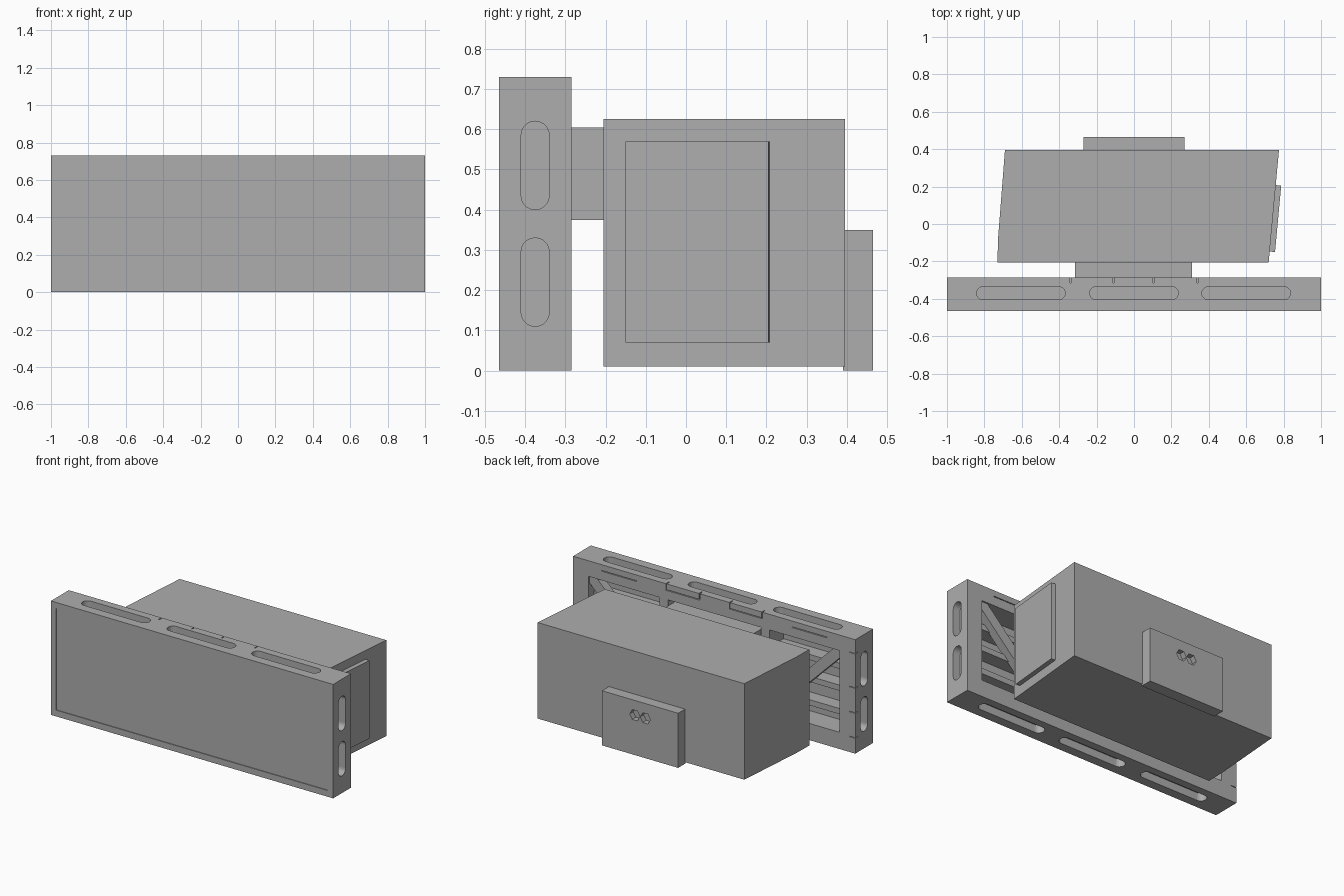
import bpy, bmesh, math
from mathutils import Vector

cube = bpy.data.objects.get("Cube")
if cube:
    bpy.data.objects.remove(cube, do_unlink=True)

grey = bpy.data.materials.new("neutral grey")
grey.use_nodes = True
grey.diffuse_color = (0.42, 0.42, 0.42, 1)
grey.node_tree.nodes["Principled BSDF"].inputs["Base Color"].default_value = grey.diffuse_color


def add_prism(bm, outline, axis, lo, hi):
    """Extrude a 2D outline (remaining axes in x, y, z order) along an axis."""
    def place(p, d):
        v = list(p)
        v.insert(axis, d)
        return Vector(v)
    a = [bm.verts.new(place(p, lo)) for p in outline]
    b = [bm.verts.new(place(p, hi)) for p in outline]
    n = len(a)
    faces = [bm.faces.new(a), bm.faces.new(b[::-1])]
    for i in range(n):
        faces.append(bm.faces.new((a[i], b[i], b[(i + 1) % n], a[(i + 1) % n])))
    bmesh.ops.recalc_face_normals(bm, faces=faces)


def rect(u0, u1, v0, v1):
    return [(u0, v0), (u1, v0), (u1, v1), (u0, v1)]


def add_box(bm, x, y, z):
    add_prism(bm, rect(*x, *y), 2, *z)


def slot(u0, u1, v0, v1, steps=10):
    """Round-ended outline, long in the first direction."""
    r, mid = (v1 - v0) / 2, (v0 + v1) / 2
    pts = []
    for centre, start in ((u1 - r, -math.pi / 2), (u0 + r, math.pi / 2)):
        for i in range(steps + 1):
            t = start + math.pi * i / steps
            pts.append((centre + r * math.cos(t), mid + r * math.sin(t)))
    return pts


def make(name, bm):
    mesh = bpy.data.meshes.new(name)
    bm.to_mesh(mesh)
    bm.free()
    mesh.materials.append(grey)
    ob = bpy.data.objects.new(name, mesh)
    bpy.context.collection.objects.link(ob)
    return ob


def cut(ob, bm):
    """Subtract the shapes in bm from the object."""
    cutter = make(ob.name + "_cutter", bm)
    cutter.hide_render = True
    mod = ob.modifiers.new("cut", "BOOLEAN")
    mod.operation, mod.solver, mod.object, mod.use_self = "DIFFERENCE", "EXACT", cutter, True
    bpy.context.view_layer.update()
    result = bpy.data.meshes.new_from_object(ob.evaluated_get(bpy.context.evaluated_depsgraph_get()))
    ob.modifiers.clear()
    ob.data = result
    bpy.data.objects.remove(cutter, do_unlink=True)


# Display frame: solid slab with recessed screen, open back and grip slots
back, height = -0.285, 0.73
bm = bmesh.new()
add_box(bm, (-1, 1), (-0.465, back), (0, height))
frame = make("display_frame", bm)

bm = bmesh.new()
add_box(bm, (-0.965, 0.96), (-0.5, -0.46), (0.04, 0.69))
add_box(bm, (-0.89, 0.89), (-0.43, -0.2), (0.107, 0.63))
for x in (-0.605, 0, 0.6):
    outline = slot(x - 0.237, x + 0.237, -0.405, -0.335)
    add_prism(bm, outline, 2, height - 0.05, height + 0.1)
    add_prism(bm, outline, 2, -0.1, 0.05)
for z in (0.11, 0.40):
    outline = [(v, u) for u, v in slot(z, z + 0.22, -0.41, -0.34)]
    add_prism(bm, outline, 0, 0.95, 1.1)
    add_prism(bm, outline, 0, -1.1, -0.95)
# Fine seams in the rear edge
for x in (-0.34, -0.11, 0.105, 0.34):
    add_box(bm, (x - 0.003, x + 0.003), (-0.315, -0.2), (0.69, 0.8))
for x0, x1 in ((-0.8, -0.55), (-0.34, -0.11), (0.105, 0.34), (0.55, 0.8)):
    add_box(bm, (x0, x1), (-0.315, -0.2), (0.688, 0.693))
for z in (0.10, 0.26, 0.42, 0.64):
    add_box(bm, (-1.1, -0.96), (-0.315, -0.2), (z - 0.002, z + 0.002))
cut(frame, bm)

# Bracing inside the open back
bm = bmesh.new()
for z in (0.21, 0.36, 0.50):
    add_box(bm, (-0.89, 0.89), (-0.43, -0.34), (z - 0.018, z + 0.018))
make("horizontal_ribs", bm)
for side, name in ((1, "left"), (-1, "right")):
    bm = bmesh.new()
    add_box(bm, sorted((side * 0.33, side * 0.39)), (-0.43, -0.29), (0.107, 0.63))
    make(name + "_post", bm)
    bm = bmesh.new()
    bar = [(0.89, 0.63), (0.84, 0.63), (0.36, 0.15), (0.36, 0.107), (0.41, 0.107), (0.89, 0.585)]
    add_prism(bm, [(side * x, z) for x, z in bar], 1, -0.35, -0.295)
    make(name + "_diagonal_brace", bm)

# Mount joining frame and housing
bm = bmesh.new()
add_box(bm, (-0.315, 0.31), (-0.34, -0.2), (0.375, 0.605))
make("mount_block", bm)

# Housing with slanted sides
bm = bmesh.new()
add_prism(bm, [(-0.73, -0.205), (0.72, -0.205), (0.775, 0.395), (-0.69, 0.395), (-0.727, -0.08)],
          2, 0.01, 0.625)
make("housing", bm)

# Cover plate lying against the slanted side
bm = bmesh.new()
add_prism(bm, [(0.725, -0.147), (0.754, -0.15), (0.787, 0.205), (0.757, 0.208)], 2, 0.07, 0.57)
make("side_cover", bm)

# Rear connector box with a pair of hexagonal sockets
bm = bmesh.new()
add_box(bm, (-0.27, 0.27), (0.39, 0.465), (0, 0.35))
rear_box = make("rear_connector_box", bm)
bm = bmesh.new()
for x in (-0.037, 0.037):
    ring = [(x + 0.036 * math.cos(i * math.pi / 3), 0.255 + 0.036 * math.sin(i * math.pi / 3))
            for i in range(6)]
    add_prism(bm, ring, 1, 0.43, 0.5)
cut(rear_box, bm)
